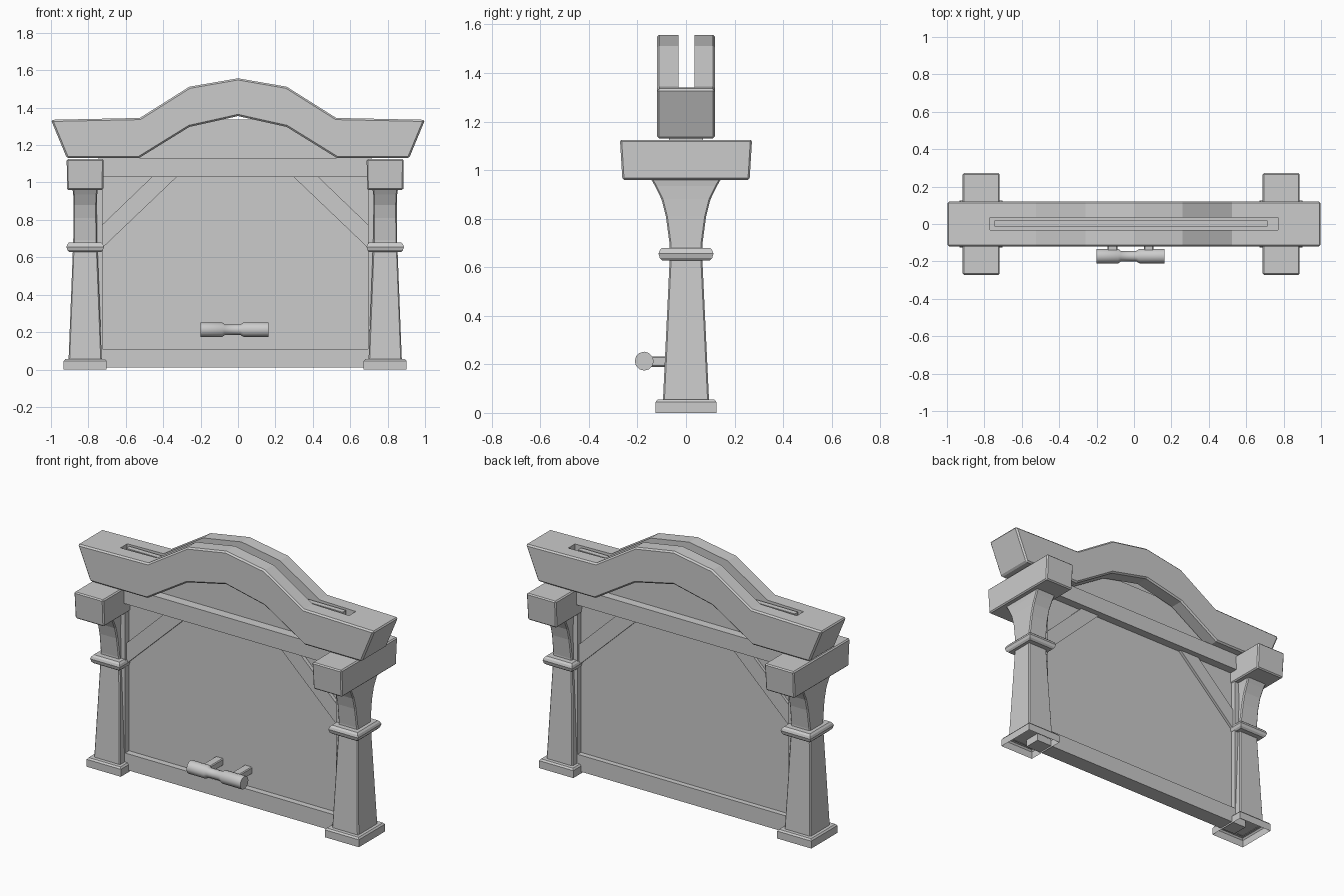
import bpy, bmesh, math

if "Cube" in bpy.data.objects:
    bpy.data.objects.remove(bpy.data.objects["Cube"])

CX = -0.015   # frame centre; the arch sits centred on x = 0


def finish(name, bm, bevel=0.0):
    bmesh.ops.recalc_face_normals(bm, faces=bm.faces)
    me = bpy.data.meshes.new(name)
    bm.to_mesh(me)
    bm.free()
    ob = bpy.data.objects.new(name, me)
    bpy.context.collection.objects.link(ob)
    if bevel:
        m = ob.modifiers.new("edge_bevel", 'BEVEL')
        m.width, m.segments = bevel, 1
        m.limit_method, m.angle_limit = 'ANGLE', math.radians(35)
    return ob


def loft(name, cx, rings, bevel=0.0, open_bottom=False):
    """Stack of rectangles (z, half x, half y) joined by flat faces."""
    bm = bmesh.new()
    loops = [[bm.verts.new((cx + sx * hx, sy * hy, z))
              for sx, sy in ((-1, -1), (1, -1), (1, 1), (-1, 1))] for z, hx, hy in rings]
    for a, b in zip(loops, loops[1:]):
        for i in range(4):
            j = (i + 1) % 4
            bm.faces.new((a[i], a[j], b[j], b[i]))
    bm.faces.new(loops[-1])
    if not open_bottom:
        bm.faces.new(loops[0][::-1])
    return finish(name, bm, bevel)


def prism(name, outline, y0, y1, bevel=0.0):
    """Front outline (x, z) extruded through y."""
    bm = bmesh.new()
    a = [bm.verts.new((x, y0, z)) for x, z in outline]
    b = [bm.verts.new((x, y1, z)) for x, z in outline]
    bm.faces.new(a)
    bm.faces.new(b[::-1])
    n = len(a)
    for i in range(n):
        j = (i + 1) % n
        bm.faces.new((a[i], b[i], b[j], a[j]))
    return finish(name, bm, bevel)


def box(name, x0, x1, y0, y1, z0, z1, bevel=0.0):
    return prism(name, [(x0, z0), (x1, z0), (x1, z1), (x0, z1)], y0, y1, bevel)


# posts: base, flared shaft, collar, cap beam and inner jamb
for side, s in (("left", -1), ("right", 1)):
    px = CX + s * 0.802
    loft(side + "_post_base", px, [(0, .115, .125), (.045, .115, .125), (.055, .107, .117)],
         open_bottom=True)
    loft(side + "_post_shaft", px,
         [(.05, .089, .095), (.64, .066, .067), (.69, .064, .067), (.81, .062, .083),
          (.88, .062, .101), (.935, .064, .128), (.965, .068, .145)], .006, True)
    loft(side + "_post_collar", px,
         [(.628, .086, .098), (.638, .095, .108), (.656, .1, .113), (.67, .095, .108),
          (.68, .086, .098)])
    loft(side + "_cap_beam", px, [(.96, .097, .262), (1.125, .099, .272)], .007)
    box(side + "_jamb", *sorted((CX + s * .71, CX + s * .79)), -.05, .05, .01, 1.03)

# arched top beam with a slot along the middle
top = [(1.0, 1.335), (.525, 1.345), (.26, 1.512), (0, 1.557)]
low = [(0, 1.355), (.26, 1.297), (.53, 1.13), (.915, 1.13)]
outline = ([(-x, z) for x, z in top] + [(x, z) for x, z in top[-2::-1]]
           + low[::-1] + [(-x, z) for x, z in low[1:]])
arch = prism("arch_beam", outline, -.12, .12, .009)
cutter = box("slot_cutter", -.77, .77, -.031, .034, 1.0, 1.8)
cutter.hide_render = True
cutter.hide_viewport = True
slot = arch.modifiers.new("slot", 'BOOLEAN')
slot.operation, slot.object, slot.solver = 'DIFFERENCE', cutter, 'EXACT'

# sliding door panel with rails and corner braces
box("door_panel", CX - .73, CX + .73, -.013, .018, .01, 1.338)
box("upper_rail", CX - .73, CX + .73, -.07, .07, 1.03, 1.13)
box("lower_rail", CX - .73, CX + .73, -.05, .05, .01, .11)
for side, s in (("left", -1), ("right", 1)):
    pts = [(.71, .65), (.71, .775), (.445, 1.03), (.312, 1.03)]
    prism(side + "_brace", [(CX + s * x, z) for x, z in pts], -.035, .035)

# door handle: turned grip on two brackets
bm = bmesh.new()
rings = []
for x, r in [(-.2, .039), (-.085, .039), (-.07, .028), (.012, .028), (.03, .039), (.163, .039)]:
    rings.append([bm.verts.new((x, -.172 + r * math.cos(math.tau * i / 12),
                                .213 + r * math.sin(math.tau * i / 12))) for i in range(12)])
for a, b in zip(rings, rings[1:]):
    for i in range(12):
        bm.faces.new((a[i], a[(i + 1) % 12], b[(i + 1) % 12], b[i]))
bm.faces.new(rings[0])
bm.faces.new(rings[-1])
grip = finish("handle_grip", bm)
bpy.context.view_layer.objects.active = grip
grip.select_set(True)
bpy.ops.object.shade_smooth_by_angle(angle=math.radians(40))
for side, x in (("left", -.115), ("right", .079)):
    box(side + "_handle_bracket", x - .026, x + .026, -.165, -.01, .19, .233, .005)
